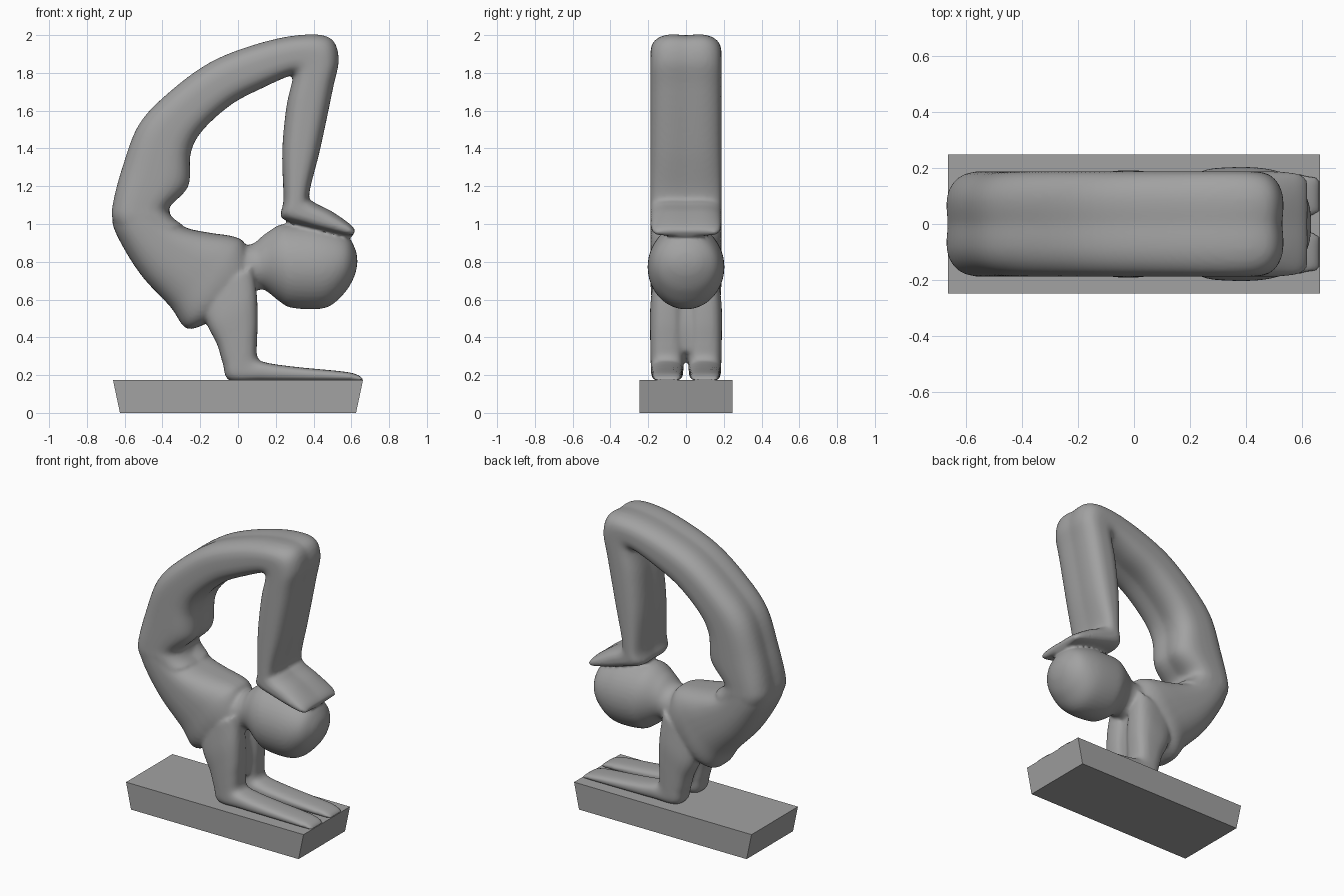
import bpy, bmesh
from math import sin, cos, pi, exp, copysign
from mathutils import Vector

SEG = 40

grey = bpy.data.materials.new("dark_grey")
grey.diffuse_color = (0.36, 0.36, 0.36, 1)


def catmull(rows, steps=6):
    """Smoothly interpolate between section rows."""
    out = []
    for i in range(len(rows) - 1):
        p0, p1 = rows[max(i - 1, 0)], rows[i]
        p2, p3 = rows[i + 1], rows[min(i + 2, len(rows) - 1)]
        for s in range(steps):
            t = s / steps
            out.append([0.5 * (2 * b + (c - a) * t + (2 * a - 5 * b + 4 * c - d) * t * t
                               + (3 * b - a - 3 * c + d) * t ** 3)
                        for a, b, c, d in zip(p0, p1, p2, p3)])
    out.append(list(rows[-1]))
    return out


def loft(bm, rows, power=2.0, groove=0.0, y0=0.0):
    """Rows: outer x, z, inner x, z, half width. Rounded-box sections, grooved at mid width."""
    rings = []
    for ox, oz, ix, iz, w in catmull(rows):
        mid = Vector(((ox + ix) / 2, y0, (oz + iz) / 2))
        half = Vector(((ox - ix) / 2, 0, (oz - iz) / 2))
        ring = []
        for k in range(SEG):
            a = 2 * pi * k / SEG
            y = w * copysign(abs(cos(a)) ** (2 / power), cos(a))
            v = copysign(abs(sin(a)) ** (2 / power), sin(a))
            v *= 1 - groove * exp(-(y / 0.06) ** 2)
            ring.append(bm.verts.new(mid + half * v + Vector((0, y, 0))))
        rings.append(ring)
    for r, q in zip(rings, rings[1:]):
        for k in range(SEG):
            n = (k + 1) % SEG
            bm.faces.new((r[k], r[n], q[n], q[k]))
    bm.faces.new(rings[0][::-1])
    bm.faces.new(rings[-1])


def finish(bm, name):
    bmesh.ops.recalc_face_normals(bm, faces=bm.faces)
    mesh = bpy.data.meshes.new(name)
    bm.to_mesh(mesh)
    bm.free()
    mesh.materials.append(grey)
    ob = bpy.data.objects.new(name, mesh)
    bpy.context.collection.objects.link(ob)
    return ob


# plinth: block with ends sloping inward to the bottom
bm = bmesh.new()
bmesh.ops.create_cube(bm, size=1)
for v in bm.verts:
    x = 0.662 if v.co.z > 0 else 0.625
    v.co = (copysign(x, v.co.x), copysign(0.247, v.co.y), 0.175 if v.co.z > 0 else 0)
finish(bm, "plinth")

# bending figure
bm = bmesh.new()

# torso: chest to hips
loft(bm, [
    (-0.17, 0.47, 0.10, 0.75, 0.16),
    (-0.275, 0.445, 0.04, 0.895, 0.185),
    (-0.36, 0.56, -0.02, 0.935, 0.188),
    (-0.50, 0.71, -0.15, 0.955, 0.188),
    (-0.60, 0.86, -0.27, 0.98, 0.188),
    (-0.665, 1.00, -0.345, 1.03, 0.188),
    (-0.655, 1.10, -0.36, 1.09, 0.187),
    (-0.63, 1.20, -0.32, 1.16, 0.18),
], 2.6, 0.01)

# thighs, knees, shins and feet
loft(bm, [
    (-0.60, 0.90, -0.29, 1.00, 0.18),
    (-0.668, 1.02, -0.345, 1.04, 0.188),
    (-0.668, 1.11, -0.355, 1.09, 0.188),
    (-0.62, 1.30, -0.255, 1.20, 0.188),
    (-0.53, 1.53, -0.245, 1.37, 0.188),
    (-0.37, 1.70, -0.185, 1.49, 0.188),
    (-0.15, 1.86, -0.03, 1.63, 0.188),
    (0.10, 1.958, 0.14, 1.72, 0.188),
    (0.33, 2.005, 0.26, 1.775, 0.188),
    (0.49, 1.99, 0.285, 1.775, 0.188),
    (0.538, 1.88, 0.28, 1.745, 0.188),
    (0.508, 1.72, 0.25, 1.61, 0.188),
    (0.44, 1.40, 0.23, 1.38, 0.188),
    (0.38, 1.16, 0.238, 1.13, 0.188),
    (0.41, 1.115, 0.225, 1.035, 0.188),
    (0.50, 1.068, 0.33, 0.995, 0.188),
    (0.595, 1.00, 0.52, 0.95, 0.185),
    (0.622, 0.965, 0.605, 0.935, 0.165),
], 3.0, 0.075)

# neck and head
loft(bm, [
    (-0.10, 0.90, -0.05, 0.60, 0.16),
    (0.06, 0.89, 0.11, 0.65, 0.13),
    (0.14, 0.945, 0.15, 0.645, 0.14),
    (0.22, 0.995, 0.22, 0.59, 0.18),
    (0.30, 1.00, 0.29, 0.555, 0.20),
    (0.45, 0.99, 0.46, 0.555, 0.20),
    (0.57, 0.945, 0.56, 0.63, 0.165),
    (0.62, 0.87, 0.615, 0.72, 0.09),
    (0.632, 0.81, 0.632, 0.79, 0.02),
])

# pair of arms with forearms flat on the plinth
for side in (-1, 1):
    loft(bm, [
        (-0.20, 0.58, 0.08, 0.78, 0.075),
        (-0.16, 0.46, 0.10, 0.62, 0.09),
        (-0.11, 0.36, 0.105, 0.48, 0.09),
        (-0.08, 0.26, 0.10, 0.37, 0.088),
        (-0.045, 0.172, 0.105, 0.29, 0.086),
        (0.12, 0.168, 0.16, 0.264, 0.085),
        (0.30, 0.168, 0.32, 0.242, 0.083),
        (0.58, 0.168, 0.58, 0.216, 0.078),
        (0.665, 0.168, 0.655, 0.19, 0.065),
    ], 2.8, 0, side * 0.1)

# web joining the two upper arms
loft(bm, [
    (-0.13, 0.52, 0.06, 0.70, 0.10),
    (-0.07, 0.38, 0.085, 0.48, 0.10),
    (-0.03, 0.26, 0.075, 0.33, 0.10),
], 4)

figure = finish(bm, "bending_figure")

# fuse the limbs into one soft skin
fuse = figure.modifiers.new("fuse", 'REMESH')
fuse.mode = 'VOXEL'
fuse.voxel_size = 0.011
soft = figure.modifiers.new("soften", 'SMOOTH')
soft.factor = 0.5
soft.iterations = 6
bpy.context.view_layer.objects.active = figure
figure.select_set(True)
for name in ("fuse", "soften"):
    bpy.ops.object.modifier_apply(modifier=name)
if not figure.data.materials:
    figure.data.materials.append(grey)
bpy.ops.object.shade_smooth_by_angle(angle=0.9)
